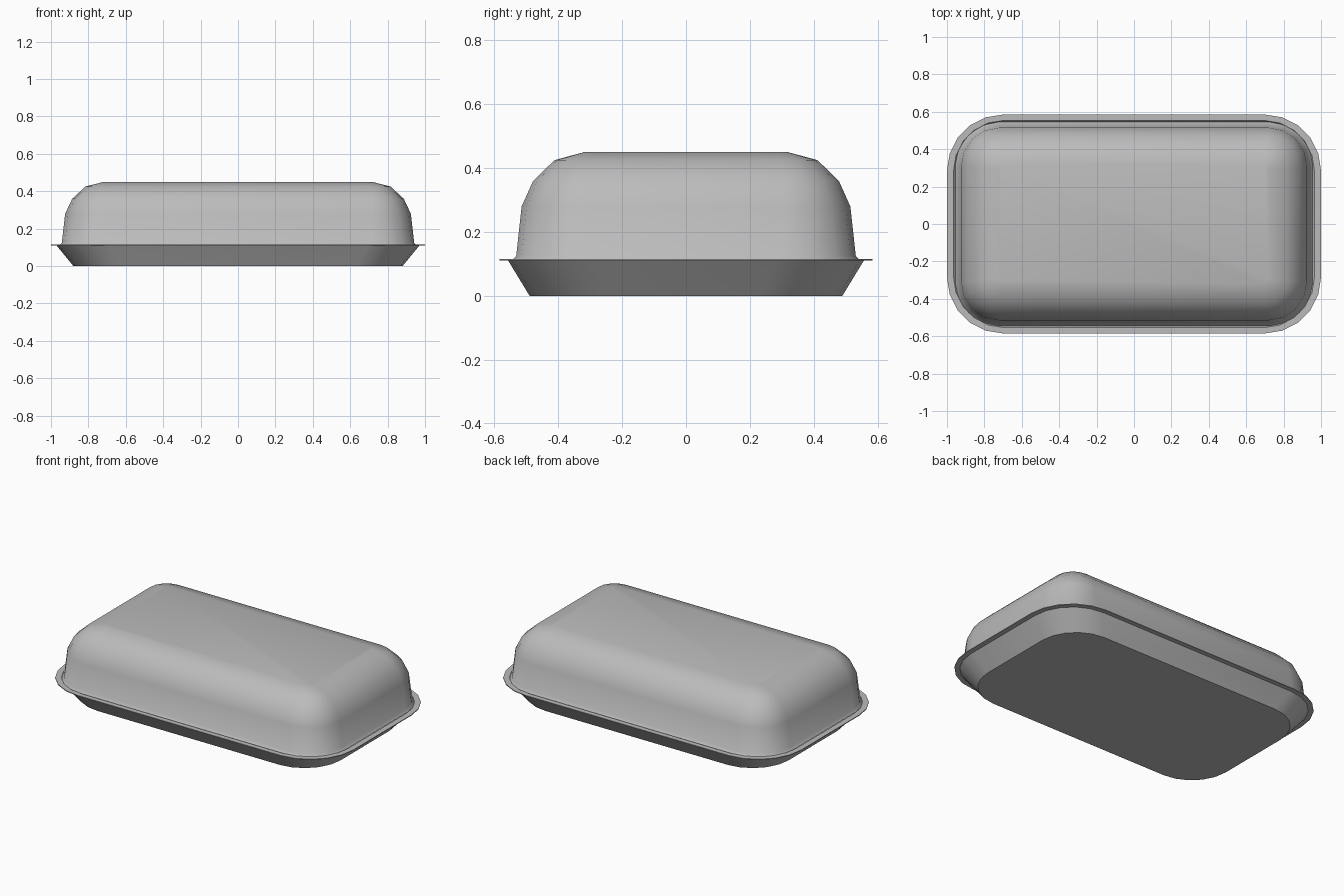
import bpy, bmesh
from math import sin, cos, pi, radians

cube = bpy.data.objects.get("Cube")
if cube:
    bpy.data.objects.remove(cube, do_unlink=True)

grey = bpy.data.materials.new("light grey")
grey.use_nodes = True
colour = (0.5, 0.5, 0.5, 1)
grey.diffuse_color = colour
grey.node_tree.nodes["Principled BSDF"].inputs["Base Color"].default_value = colour


def rounded_ring(bm, hx, hy, z, radius, segments):
    """One rounded-rectangle loop of vertices."""
    verts = []
    corners = ((1, 1), (-1, 1), (-1, -1), (1, -1))
    for quarter, (sx, sy) in enumerate(corners):
        for i in range(segments + 1):
            a = (quarter + i / segments) * pi / 2
            verts.append(bm.verts.new((sx * (hx - radius) + radius * cos(a),
                                       sy * (hy - radius) + radius * sin(a), z)))
    return verts


def loft(name, rings, segments, cap_start, cap_end, angle):
    """Skin a stack of rounded rectangles (half x, half y, z, corner radius)."""
    bm = bmesh.new()
    loops = [rounded_ring(bm, *ring, segments) for ring in rings]
    for low, high in zip(loops, loops[1:]):
        n = len(low)
        for i in range(n):
            j = (i + 1) % n
            bm.faces.new((low[i], low[j], high[j], high[i]))
    if cap_start:
        bm.faces.new(loops[0][::-1])
    if cap_end:
        bm.faces.new(loops[-1])
    mesh = bpy.data.meshes.new(name)
    bm.to_mesh(mesh)
    bm.free()
    mesh.materials.append(grey)
    obj = bpy.data.objects.new(name, mesh)
    bpy.context.collection.objects.link(obj)
    bpy.ops.object.select_all(action='DESELECT')
    obj.select_set(True)
    bpy.context.view_layer.objects.active = obj
    bpy.ops.object.shade_smooth_by_angle(angle=radians(angle))
    return obj


# Tray: outer wall, flat rim, inner wall and floor
tray_rings = [
    (0.88, 0.49, 0.0, 0.25),
    (0.97, 0.557, 0.11, 0.275),
    (1.0, 0.585, 0.11, 0.3),
    (1.0, 0.585, 0.115, 0.3),
    (0.965, 0.554, 0.115, 0.27),
    (0.875, 0.485, 0.006, 0.245),
]
loft("tray", tray_rings, 5, True, True, 30)

# Domed lid with a small flared lip, sitting just inside the rim
lid_x, lid_y = 0.942, 0.532
lid_profile = [(-0.013, 0.11), (0.0, 0.125), (0.017, 0.28),
               (0.053, 0.36), (0.12, 0.425), (0.212, 0.45)]
lid_rings = [(lid_x - inset * 1.05, lid_y - inset, z, 0.22 - inset * 0.9)
             for inset, z in lid_profile]
loft("lid", lid_rings, 4, False, True, 40)
